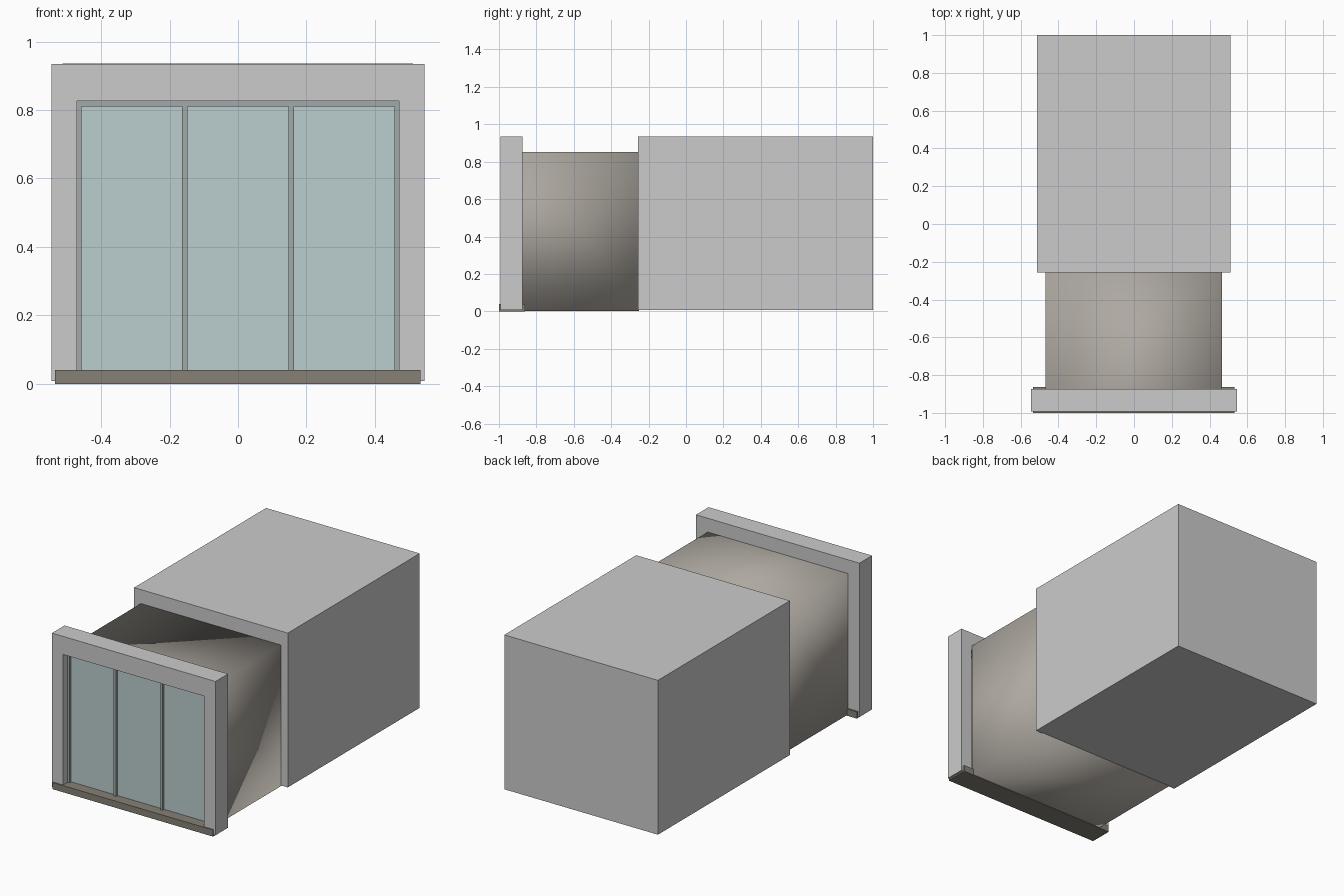
import bpy, bmesh

if "Cube" in bpy.data.objects:
    bpy.data.objects.remove(bpy.data.objects["Cube"])


def material(name, rgb):
    m = bpy.data.materials.new(name)
    m.diffuse_color = (*rgb, 1)
    m.use_nodes = True
    m.node_tree.nodes["Principled BSDF"].inputs["Base Color"].default_value = m.diffuse_color
    return m


def finish(name, bm, mat=None):
    mesh = bpy.data.meshes.new(name)
    bm.to_mesh(mesh)
    bm.free()
    ob = bpy.data.objects.new(name, mesh)
    bpy.context.collection.objects.link(ob)
    if mat:
        mesh.materials.append(mat)
    return ob


def add_box(bm, x, y, z):
    """Add a box spanning the given (min, max) ranges."""
    r = (x, y, z)
    verts = bmesh.ops.create_cube(bm, size=1)["verts"]
    for v in verts:
        v.co = [r[i][0] + (v.co[i] + 0.5) * (r[i][1] - r[i][0]) for i in range(3)]


def box(name, x, y, z, mat=None):
    bm = bmesh.new()
    add_box(bm, x, y, z)
    return finish(name, bm, mat)


def profile_slab(name, points, y, mat=None):
    """Extrude an XZ outline between two depths."""
    bm = bmesh.new()
    face = bm.faces.new([bm.verts.new((px, y[0], pz)) for px, pz in points])
    new = bmesh.ops.extrude_face_region(bm, geom=[face])["geom"]
    bmesh.ops.translate(bm, vec=(0, y[1] - y[0], 0),
                        verts=[g for g in new if isinstance(g, bmesh.types.BMVert)])
    bmesh.ops.recalc_face_normals(bm, faces=bm.faces)
    return finish(name, bm, mat)


glass_mat = material("glass", (0.50, 0.61, 0.62))
frame_mat = material("frame_grey", (0.36, 0.40, 0.40))
sill_mat = material("sill_brown", (0.24, 0.22, 0.18))
room_mat = material("room_taupe", (0.42, 0.39, 0.35))

# Wall surround: an upside-down U around the opening
profile_slab("wall_surround",
             [(-0.545, 0.008), (-0.47, 0.008), (-0.47, 0.826), (0.47, 0.826),
              (0.47, 0.008), (0.545, 0.008), (0.545, 0.935), (-0.545, 0.935)],
             (-0.993, -0.873))

# Sill running under the window and through the jambs
box("sill", (-0.535, 0.533), (-1.0, -0.862), (0.0, 0.04), sill_mat)

# Window frame: two jambs, two mullions, head and bottom rail
bm = bmesh.new()
for cx, w in ((-0.464, 0.014), (-0.155, 0.016), (0.155, 0.016), (0.464, 0.014)):
    add_box(bm, (cx - w / 2, cx + w / 2), (-0.95, -0.91), (0.035, 0.826))
add_box(bm, (-0.471, 0.471), (-0.95, -0.91), (0.811, 0.826))
finish("window_frame", bm, frame_mat)

# Three glass panes
for i, x in enumerate(((-0.458, -0.162), (-0.148, 0.148), (0.162, 0.458))):
    box(f"glass_pane_{i + 1}", x, (-0.935, -0.925), (0.038, 0.812), glass_mat)

# Room behind the window: open at the front, smooth shaded, facing inward
bm = bmesh.new()
add_box(bm, (-0.469, 0.467), (-0.875, -0.25), (0.003, 0.852))
bmesh.ops.delete(bm, geom=[min(bm.faces, key=lambda f: f.calc_center_median().y)],
                 context="FACES")
bmesh.ops.reverse_faces(bm, faces=bm.faces)
for f in bm.faces:
    f.smooth = True
finish("room_shell", bm, room_mat)

# Large block at the rear
box("rear_block", (-0.513, 0.511), (-0.256, 1.0), (0.006, 0.936))
